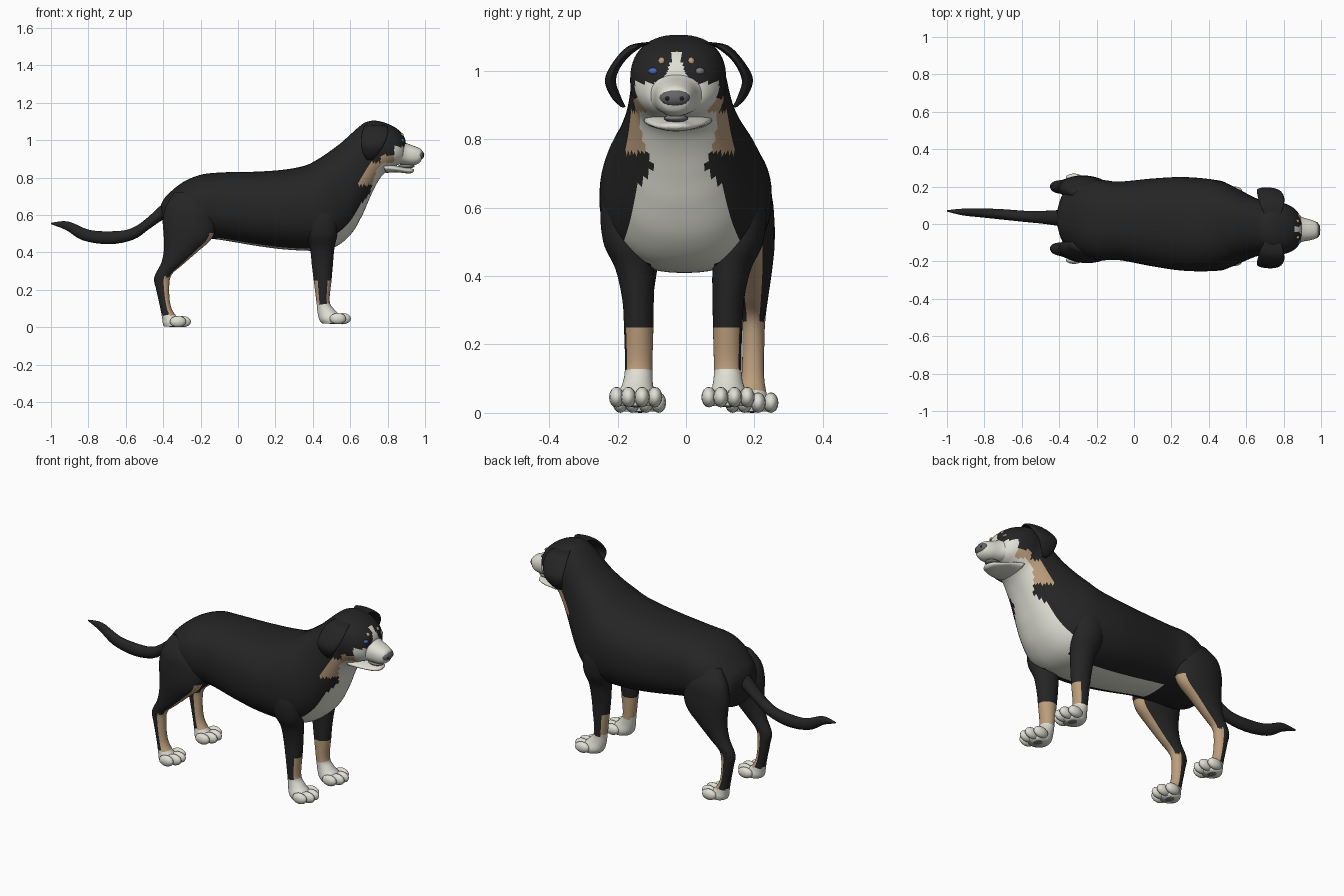
import bpy, bmesh
from math import sin, cos, pi, copysign

COLOURS = [("black_coat", (.018, .018, .018)), ("cream_coat", (.74, .74, .66)),
           ("tan_coat", (.50, .34, .20)), ("nose_grey", (.13, .13, .14)),
           ("blue_iris", (.06, .14, .45)), ("grey_iris", (.2, .2, .21))]
BLACK, CREAM, TAN, NOSE, BLUE, GREY = range(6)
MATS = []
for n, c in COLOURS:
    m = bpy.data.materials.new(n)
    m.diffuse_color = (*c, 1)
    MATS.append(m)


def axis(x):
    """Slight diagonal stance: sideways position of the body's centre line."""
    return .013 - .047 * x


def spline(rows, sub):
    """Catmull-Rom interpolation through the stations."""
    out = []
    for i in range(len(rows) - 1):
        a, b = rows[max(i - 1, 0)], rows[i]
        c, d = rows[i + 1], rows[min(i + 2, len(rows) - 1)]
        for k in range(sub):
            t = k / sub
            out.append([.5 * (2 * q + (r - p) * t + (2 * p - 5 * q + 4 * r - s) * t * t
                              + (3 * q - p - 3 * r + s) * t ** 3)
                        for p, q, r, s in zip(a, b, c, d)])
    out.append(list(rows[-1]))
    return out


def loft(name, rows, paint, side=1, n=32, sub=6, power=1.0):
    """Skin oval rings. Row: edge P (x,z), opposite edge Q (x,z), half width, y offset."""
    bm = bmesh.new()
    rings = []
    sup = lambda v: copysign(abs(v) ** power, v)
    for px, pz, qx, qz, w, y0 in spline(rows, sub):
        ring = []
        for j in range(n):
            t = 2 * pi * j / n
            f, s = sup(cos(t)), sup(sin(t))
            x = (px + qx) / 2 + f * (px - qx) / 2
            z = (pz + qz) / 2 + f * (pz - qz) / 2
            ring.append(bm.verts.new((x, side * (y0 + s * w) + axis(x), max(z, 0))))
        rings.append(ring)
    for a, b in zip(rings, rings[1:]):
        for j in range(n):
            k = (j + 1) % n
            face = bm.faces.new((a[j], a[k], b[k], b[j]))
            c = face.calc_center_median()
            t = 2 * pi * (j + .5) / n
            face.material_index = paint(c.x, abs(c.y - axis(c.x)), c.z, cos(t), sin(t))
    for end in (rings[0], rings[-1]):
        face = bm.faces.new(end)
        c = face.calc_center_median()
        face.material_index = paint(c.x, abs(c.y - axis(c.x)), c.z, 0, 0)
    bmesh.ops.recalc_face_normals(bm, faces=bm.faces)
    return finish(name, bm, MATS)


def blob(name, loc, size, mat, segs=16):
    """Ellipsoid placed relative to the centre line."""
    bm = bmesh.new()
    bmesh.ops.create_uvsphere(bm, u_segments=segs, v_segments=segs // 2 + 2, radius=1)
    bmesh.ops.scale(bm, vec=size, verts=bm.verts)
    bmesh.ops.translate(bm, vec=(loc[0], loc[1] + axis(loc[0]), loc[2]), verts=bm.verts)
    return finish(name, bm, [MATS[mat]])


def finish(name, bm, mats):
    me = bpy.data.meshes.new(name)
    for f in bm.faces:
        f.smooth = True
    bm.to_mesh(me)
    bm.free()
    for m in mats:
        me.materials.append(m)
    ob = bpy.data.objects.new(name, me)
    bpy.context.collection.objects.link(ob)
    return ob


def ramp(v, pts):
    for (a, p), (b, q) in zip(pts, pts[1:]):
        if v <= b:
            return p + (q - p) * max(0, (v - a) / (b - a))
    return pts[-1][1]


# Coat markings
BIB = [(.42, .13), (.49, .165), (.66, .12), (.72, .075), (.80, .105), (.86, .115)]


def paint_body(x, y, z, f, s):
    if x > .80 and z > .965:                       # blaze between the eyes
        return CREAM if y < .3 * (1.07 - z) + .004 else BLACK
    if x > .835:
        return CREAM
    if x > .5 and f < -.1 and z < .88:             # chest bib and throat
        w = ramp(z, BIB)
        if y < w and f < -.35:
            return CREAM
        if z > .76 and f < -.2:
            return TAN
    if x > .76 and z < .92:
        return TAN
    if -.12 < x <= .55 and f < -.93:
        return CREAM
    return BLACK


def paint_muzzle(x, y, z, f, s):
    if x > .855 or z < .93:
        return CREAM if x > .815 else TAN
    return CREAM if y < .3 * (1.07 - z) else BLACK


def paint_fore(x, y, z, f, s):
    if z < .125:
        return CREAM
    return TAN if z < .25 and not (s > .45 and abs(f) < .6) else BLACK


def paint_hind(x, y, z, f, s):
    if z < .065:
        return CREAM
    return TAN if z < .5 and f > (.8 if z > .27 else .1) else BLACK


plain = lambda m: (lambda *a: m)

# Torso, neck and skull in one skin: top edge, bottom edge, half width
torso = [(-.412, .655, -.40, .54, .05), (-.385, .70, -.37, .48, .13),
         (-.30, .772, -.28, .47, .19), (-.20, .815, -.18, .475, .215),
         (-.08, .828, -.08, .465, .21), (.10, .832, .10, .435, .235),
         (.25, .843, .26, .415, .25), (.36, .865, .43, .41, .247),
         (.43, .90, .53, .435, .232), (.49, .94, .61, .505, .20),
         (.55, .985, .665, .60, .172), (.60, 1.03, .70, .68, .155),
         (.645, 1.07, .735, .755, .145), (.68, 1.095, .77, .81, .138),
         (.73, 1.105, .81, .845, .14), (.79, 1.092, .835, .86, .132),
         (.845, 1.065, .86, .87, .113), (.882, 1.03, .88, .88, .083),
         (.896, 1.0, .886, .89, .045)]
loft("body_and_head", [r + (0,) for r in torso], paint_body, n=56, sub=7, power=.86)

# Tail, lifting towards the tip
tail = [(-.34, .72, -.36, .58, .05, 0), (-.415, .65, -.40, .575, .042, 0),
        (-.51, .565, -.475, .525, .034, 0), (-.59, .522, -.56, .468, .03, 0),
        (-.70, .513, -.69, .444, .028, .005), (-.80, .522, -.83, .465, .024, .008),
        (-.91, .566, -.92, .52, .018, .008), (-1.0, .558, -.998, .55, .004, .01)]
loft("tail", tail, plain(BLACK), n=16, sub=4)

# Muzzle, lower jaw, nose and tongue
muzzle = [(.80, 1.02, .80, .875, .11, 0), (.86, 1.008, .86, .872, .087, 0),
          (.90, .985, .90, .868, .066, 0), (.95, .966, .945, .868, .054, 0),
          (.978, .952, .972, .88, .042, 0), (.988, .935, .984, .90, .02, 0)]
loft("muzzle", muzzle, paint_muzzle, n=40, power=.88)
jaw = [(.77, .885, .79, .825, .10, 0), (.84, .866, .85, .828, .085, 0),
       (.89, .855, .90, .823, .06, 0), (.925, .85, .928, .824, .04, 0),
       (.94, .843, .94, .832, .018, 0)]
loft("lower_jaw", jaw, plain(CREAM), n=24, sub=4)
blob("nose", (.972, 0, .921), (.024, .045, .026), NOSE)
blob("tongue", (.90, 0, .861), (.045, .036, .012), GREY)

for side, tag, iris in ((1, "left", GREY), (-1, "right", BLUE)):
    blob("nostril_" + tag, (.986, side * .02, .919), (.01, .009, .008), BLACK, 10)
    blob("eye_" + tag, (.872, side * .066, .998), (.019, .017, .012), iris)
    blob("brow_spot_" + tag, (.872, side * .043, 1.027), (.014, .011, .012), TAN, 10)

    # Folded, hanging ear: front edge, back edge, half thickness, offset
    ear = [(.78, 1.08, .70, 1.085, .018, .07), (.80, 1.072, .675, 1.075, .022, .122),
           (.802, 1.03, .66, 1.03, .016, .172), (.778, .97, .658, .98, .016, .20),
           (.745, .92, .668, .93, .014, .185), (.72, .893, .69, .895, .007, .163)]
    loft("ear_" + tag, ear, plain(BLACK), side, 20, 5)

    # Front leg
    fore = [(.50, .70, .36, .72, .03, .17), (.525, .60, .345, .62, .058, .182),
            (.53, .50, .36, .50, .066, .168), (.515, .42, .385, .42, .056, .142),
            (.507, .33, .395, .33, .046, .132), (.50, .25, .405, .25, .043, .13),
            (.49, .14, .42, .13, .04, .13), (.515, .095, .425, .08, .044, .132),
            (.555, .055, .435, .04, .056, .135), (.555, .02, .45, .02, .05, .135)]
    loft("front_leg_" + tag, fore, paint_fore, side, 32, 6)

    # Hind leg with thigh and hock
    hind = [(-.20, .72, -.34, .72, .03, .14), (-.14, .64, -.385, .65, .066, .155),
            (-.12, .56, -.402, .57, .073, .16), (-.14, .475, -.398, .50, .068, .165),
            (-.215, .405, -.395, .425, .056, .168), (-.295, .335, -.41, .345, .043, .168),
            (-.355, .28, -.448, .265, .034, .166), (-.368, .21, -.437, .20, .032, .165),
            (-.36, .115, -.415, .10, .033, .164), (-.33, .06, -.405, .045, .042, .164),
            (-.30, .035, -.402, .02, .05, .164), (-.30, .004, -.395, .004, .046, .164)]
    loft("hind_leg_" + tag, hind, paint_hind, side, 32, 6)

    # Four toes and a heel pad per paw
    for part, x, y, z in (("front", .552, .135, .016), ("hind", -.303, .164, 0)):
        for i, (dx, dy) in enumerate(((-.018, -.056), (.008, -.02), (.008, .02), (-.018, .056))):
            blob(f"{part}_toe_{tag}_{i + 1}", (x + dx, side * (y + dy), z + .03),
                 (.044, .022, .03), CREAM, 12)
        blob(f"{part}_pad_{tag}", (x - .045, side * y, z + .012), (.03, .035, .012), GREY, 12)
